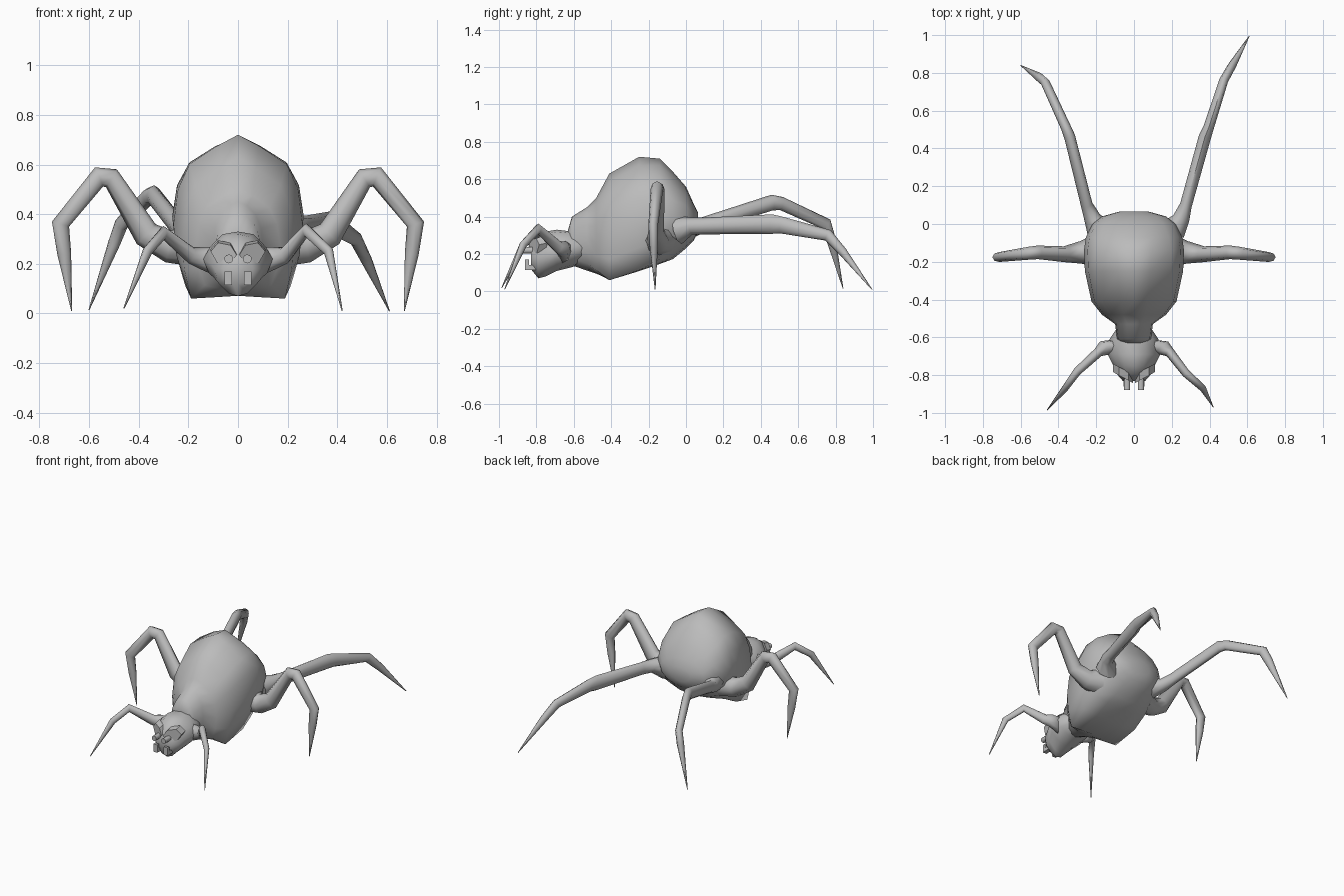
import bpy, bmesh, math
from mathutils import Vector

if "Cube" in bpy.data.objects:
    bpy.data.objects.remove(bpy.data.objects["Cube"])

grey = bpy.data.materials.new("grey")
grey.diffuse_color = (0.5, 0.5, 0.5, 1)
grey.use_nodes = True
grey.node_tree.nodes["Principled BSDF"].inputs["Base Color"].default_value = grey.diffuse_color


def finish(name, bm, angle=50):
    bmesh.ops.recalc_face_normals(bm, faces=bm.faces)
    me = bpy.data.meshes.new(name)
    bm.to_mesh(me)
    bm.free()
    me.materials.append(grey)
    ob = bpy.data.objects.new(name, me)
    bpy.context.collection.objects.link(ob)
    bpy.ops.object.select_all(action='DESELECT')
    bpy.context.view_layer.objects.active = ob
    ob.select_set(True)
    bpy.ops.object.shade_smooth_by_angle(angle=math.radians(angle))
    return ob


def loft(name, rings, angle=50):
    """Skin a list of equal-length point rings and cap both ends."""
    bm = bmesh.new()
    loops = [[bm.verts.new(p) for p in r] for r in rings]
    n = len(loops[0])
    for a, b in zip(loops, loops[1:]):
        for i in range(n):
            j = (i + 1) % n
            bm.faces.new((a[i], a[j], b[j], b[i]))
    bm.faces.new(loops[0])
    bm.faces.new(loops[-1])
    return finish(name, bm, angle)


def section(y, w, zb, zt, half):
    """Mirror a unit half outline (x 0..1, z 0..1) into a full ring."""
    pts = half + [(-x, z) for x, z in half[-2:0:-1]]
    return [(x * w, y, zb + z * (zt - zb)) for x, z in pts]


def limb(name, path, sides=8):
    """Tapered leg: path rows are x, y, z, horizontal radius, vertical radius."""
    pts = [Vector(p[:3]) for p in path]
    rings = []
    for i, p in enumerate(path):
        a = pts[max(i - 1, 0)]
        b = pts[min(i + 1, len(pts) - 1)]
        d = (pts[i] - a).normalized() + (b - pts[i]).normalized()
        d.normalize()
        out = Vector((pts[-1].x - pts[0].x, pts[-1].y - pts[0].y, 0))
        side = out.cross(Vector((0, 0, 1))).normalized()
        up = side.cross(d).normalized()
        ring = []
        for k in range(sides):
            t = 2 * math.pi * k / sides
            ring.append(pts[i] + side * p[3] * math.cos(t) + up * p[4] * math.sin(t))
        rings.append(ring)
    return loft(name, rings, 60)


def box(name, lo, hi):
    bm = bmesh.new()
    bmesh.ops.create_cube(bm, size=1)
    for v in bm.verts:
        v.co = [(a + b) / 2 + c * (b - a) for a, b, c in zip(lo, hi, v.co)]
    return finish(name, bm, 30)


# Abdomen: ridged on top, square keel under the front, rounder to the rear
ridged = [(0, 1), (.32, .92), (.76, .8), (.93, .64), (1, .4), (.96, .2), (.84, 0), (.4, .01), (0, .02)]
rounded = [(math.sin(t * math.pi / 8), .5 + .5 * math.cos(t * math.pi / 8)) for t in range(9)]
body_rows = [  # y, half width, bottom, top, share of ridged outline
    (-.63, .06, .17, .33, 0), (-.61, .09, .14, .40, 0), (-.53, .10, .11, .45, .2),
    (-.48, .17, .09, .50, .6), (-.41, .225, .06, .63, 1), (-.25, .26, .10, .72, .85),
    (-.14, .265, .14, .71, .6), (-.07, .255, .17, .64, .3), (0, .22, .23, .56, 0),
    (.04, .17, .27, .47, 0), (.065, .08, .32, .42, 0)]
rings = []
for y, w, zb, zt, k in body_rows:
    half = [(a[0] * k + b[0] * (1 - k), a[1] * k + b[1] * (1 - k)) for a, b in zip(ridged, rounded)]
    rings.append(section(y, w, zb, zt, half))
loft("abdomen", rings, 70)

# Head: swollen at the front leg sockets, tapering to the face
head_half = [(0, 1), (.45, .95), (.8, .72), (1, .5), (.85, .25), (.4, .05), (0, 0)]
head_rows = [(-.55, .09, .15, .32), (-.61, .13, .13, .32), (-.69, .14, .11, .33),
             (-.75, .11, .08, .32), (-.79, .095, .07, .29), (-.83, .06, .12, .24)]
loft("head", [section(*r, head_half) for r in head_rows], 50)

# Face details on both sides
for s, tag in ((-1, "left"), (1, "right")):
    def span(x0, x1):
        return sorted((s * x0, s * x1))
    # Angular brow plate over the eye
    bm = bmesh.new()
    outline = [(.005, .235), (.03, .275), (.08, .285), (.11, .25), (.085, .205), (.04, .195)]
    front = [bm.verts.new((s * x, -.845 + .55 * x, z)) for x, z in outline]
    back = [bm.verts.new((s * x, -.80 + .55 * x, z + .01)) for x, z in outline]
    bm.faces.new(front)
    bm.faces.new(back)
    for i in range(6):
        j = (i + 1) % 6
        bm.faces.new((front[i], front[j], back[j], back[i]))
    finish(tag + "_brow", bm, 30)
    # Protruding eye
    bm = bmesh.new()
    bmesh.ops.create_cone(bm, cap_ends=True, segments=10, radius1=.018, radius2=.018, depth=.06)
    for v in bm.verts:
        v.co = (s * .037 + v.co.x, -.85 + v.co.z, .22 + v.co.y)
    finish(tag + "_eye", bm, 40)
    # Fang arm with an upturned end
    x0, x1 = span(.025, .055)
    box(tag + "_fang_arm", (x0, -.86, .115), (x1, -.74, .14))
    box(tag + "_fang_tip", (x0, -.86, .125), (x1, -.84, .17))

# Middle legs, one design mirrored
for s, tag in ((-1, "left"), (1, "right")):
    limb(tag + "_middle_leg", [
        (s * .20, -.14, .28, .09, .09), (s * .28, -.15, .27, .06, .065), (s * .37, -.16, .32, .042, .055),
        (s * .51, -.15, .545, .036, .042), (s * .56, -.155, .55, .034, .042), (s * .715, -.175, .36, .026, .036),
        (s * .70, -.172, .24, .022, .028), (s * .67, -.165, .01, .002, .002)])

# Front legs
for s, tag, knee, tip in ((-1, "left", (-.30, -.78, .325), (-.46, -.985, .02)),
                          (1, "right", (.275, -.79, .335), (.42, -.97, .01))):
    limb(tag + "_front_leg", [
        (s * .08, -.65, .21, .05, .06), (s * .15, -.655, .225, .045, .045), (s * .19, -.68, .235, .026, .035),
        (*knee, .022, .028), (s * .365, -.87, .25, .018, .022), (*tip, .002, .002)])

# Rear legs, posed differently
limb("left_rear_leg", [
    (-.17, -.04, .33, .08, .08), (-.22, .03, .33, .045, .045), (-.25, .10, .36, .032, .04),
    (-.34, .46, .475, .030, .042), (-.36, .51, .47, .027, .036), (-.47, .75, .36, .024, .034),
    (-.50, .775, .28, .024, .028), (-.60, .84, .015, .002, .002)])
limb("right_rear_leg", [
    (.19, -.04, .33, .08, .08), (.25, .03, .35, .045, .045), (.275, .10, .35, .032, .045),
    (.375, .46, .36, .033, .052), (.395, .51, .355, .028, .045), (.475, .76, .30, .024, .032),
    (.52, .84, .21, .022, .024), (.61, .995, .01, .002, .002)])
